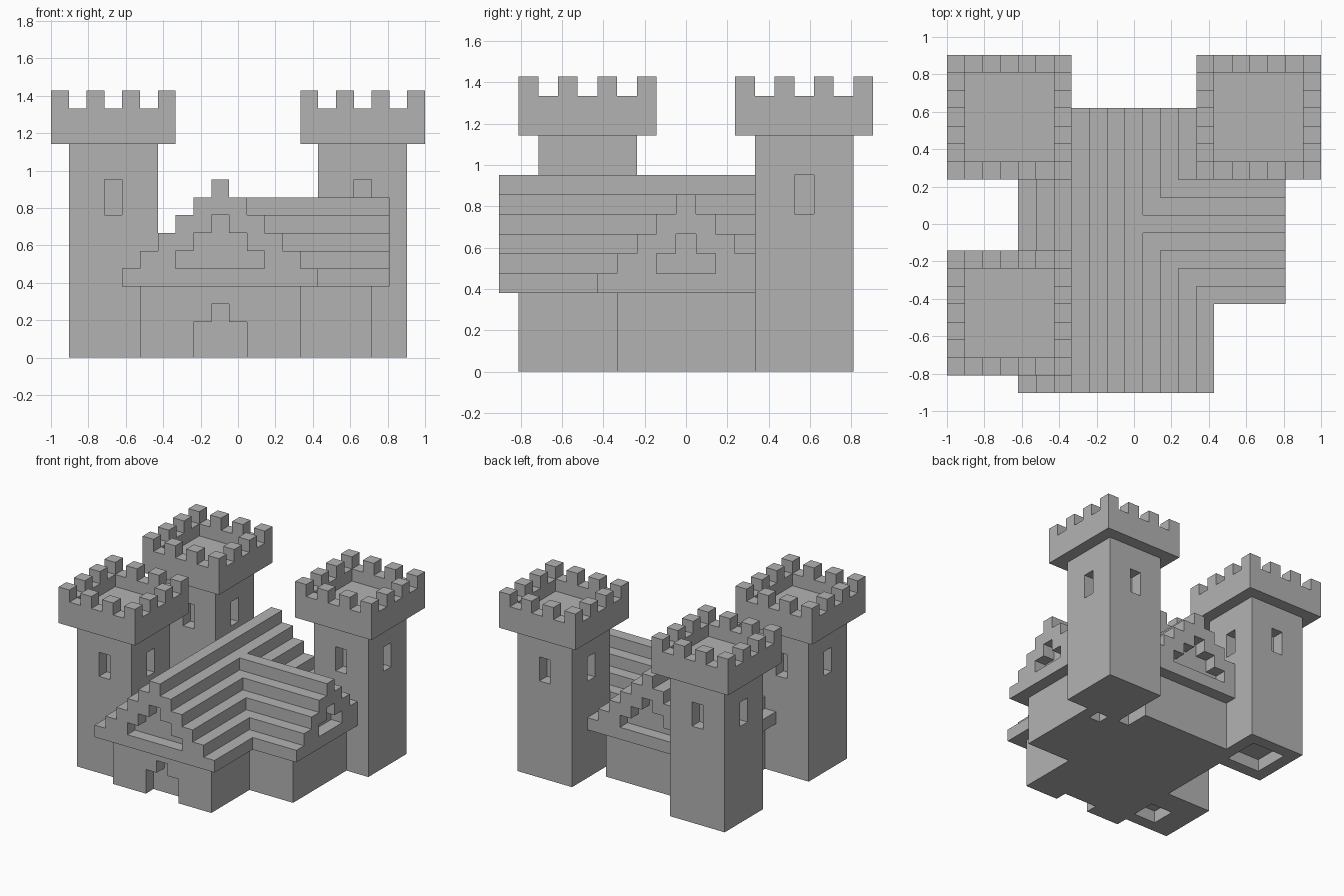
import bpy
import bmesh
from mathutils import Vector

cube = bpy.data.objects.get("Cube")
if cube:
    bpy.data.objects.remove(cube, do_unlink=True)

# Everything sits on a block grid: 21 wide, 19 deep, 15 high
U = 2 / 21
ORIGIN = Vector((10.5, 9.5, 0))

stone = bpy.data.materials.new("grey stone")
stone.use_nodes = True
GREY = (0.45, 0.45, 0.45, 1)
stone.diffuse_color = GREY
stone.node_tree.nodes["Principled BSDF"].inputs["Base Color"].default_value = GREY


def finish(name, bm):
    bmesh.ops.recalc_face_normals(bm, faces=bm.faces)
    mesh = bpy.data.meshes.new(name)
    bm.to_mesh(mesh)
    bm.free()
    mesh.materials.append(stone)
    obj = bpy.data.objects.new(name, mesh)
    bpy.context.collection.objects.link(obj)
    return obj


def add_prism(bm, profile, start, end, axis):
    """Extrude a profile (across, height) along x or y, in grid blocks."""
    def place(a, z, along):
        p = Vector((along, a, z)) if axis == "x" else Vector((a, along, z))
        return (p - ORIGIN) * U
    face = bm.faces.new([bm.verts.new(place(a, z, start)) for a, z in profile])
    moved = bmesh.ops.extrude_face_region(bm, geom=[face])["geom"]
    shift = place(0, 0, end) - place(0, 0, start)
    verts = [v for v in moved if isinstance(v, bmesh.types.BMVert)]
    bmesh.ops.translate(bm, verts=verts, vec=shift)


def prism(name, profile, start, end, axis):
    bm = bmesh.new()
    add_prism(bm, profile, start, end, axis)
    return finish(name, bm)


def add_box(bm, x, y, z):
    add_prism(bm, [(x[0], z[0]), (x[1], z[0]), (x[1], z[1]), (x[0], z[1])], *y, "y")


def box(name, x, y, z):
    bm = bmesh.new()
    add_box(bm, x, y, z)
    return finish(name, bm)


def carve(obj, cutter):
    """Subtract the cutter, then discard it."""
    cutter.hide_render = True
    mod = obj.modifiers.new("carve", "BOOLEAN")
    mod.operation = "DIFFERENCE"
    mod.solver = "EXACT"
    mod.object = cutter
    bpy.context.view_layer.update()
    graph = bpy.context.evaluated_depsgraph_get()
    result = bpy.data.meshes.new_from_object(obj.evaluated_get(graph))
    obj.modifiers.clear()
    obj.data = result
    bpy.data.objects.remove(cutter, do_unlink=True)


def stairs(left, right, bottom, steps):
    """Stepped gable outline that narrows by one block per side at each level."""
    up = []
    for k in range(steps):
        up += [(left + k, bottom + k), (left + k, bottom + k + 1)]
    return up + [(left + right - a, z) for a, z in reversed(up)]


def tower(name, x, y, pit=None):
    """x, y is the corner of the overhanging seven-block crown."""
    cx, cy = x + 3.5, y + 3.5
    shaft = box(name + "_shaft", (x + 1, x + 6), (y + 1, y + 6), (0, 12))
    # One narrow window in each wall
    bm = bmesh.new()
    for sx, sy in ((1, 0), (-1, 0), (0, 1), (0, -1)):
        wx, wy = cx + 2.25 * sx, cy + 2.25 * sy
        hx, hy = (0.75, 0.5) if sx else (0.5, 0.75)
        add_box(bm, (wx - hx, wx + hx), (wy - hy, wy + hy), (8, 10))
    carve(shaft, finish("window_cutter", bm))
    if pit:
        carve(shaft, box("pit_cutter", pit[0], pit[1], (-1, 1)))
    # Crown with sunken floor and merlons on alternate blocks
    crown = box(name + "_crown", (x, x + 7), (y, y + 7), (12, 14))
    carve(crown, box("floor_cutter", (x + 1, x + 6), (y + 1, y + 6), (13, 15)))
    bm = bmesh.new()
    for i in range(0, 7, 2):
        for j in range(0, 7, 2):
            if i in (0, 6) or j in (0, 6):
                add_box(bm, (x + i, x + i + 1), (y + j, y + j + 1), (14, 15))
    finish(name + "_merlons", bm)


# Three towers, the right two with shallow sockets beneath
tower("front_right_tower", 0, 1, ((3, 5), (3, 5)))
tower("back_right_tower", 0, 12, ((2, 5), (14, 17)))
tower("back_left_tower", 14, 12)

# Hall walls with an arched doorway
hall = box("hall_walls", (5, 14), (1, 15), (0, 4))
door = [(8, -1), (11, -1), (11, 2), (10, 2), (10, 3), (9, 3), (9, 2), (8, 2)]
carve(hall, prism("door_cutter", door, 0, 2, "y"))

# Side wing walls
wing = box("wing_walls", (10, 18), (6, 13), (0, 4))
carve(wing, box("socket_cutter", (16, 17), (12, 12.99), (-1, 1)))

# Stepped hall roof with a recess in both gables
roof = prism("hall_roof", stairs(4, 15, 4, 6), 0, 16, "y")
for start, end in ((-1, 1), (15, 17)):
    carve(roof, prism("gable_cutter", stairs(7, 12, 5, 3), start, end, "y"))

# Stepped wing roof with one gable recess
wing_roof = prism("wing_roof", stairs(5, 14, 4, 5), 9.5, 19, "x")
carve(wing_roof, prism("wing_gable_cutter", stairs(8, 11, 5, 2), 18, 20, "x"))
